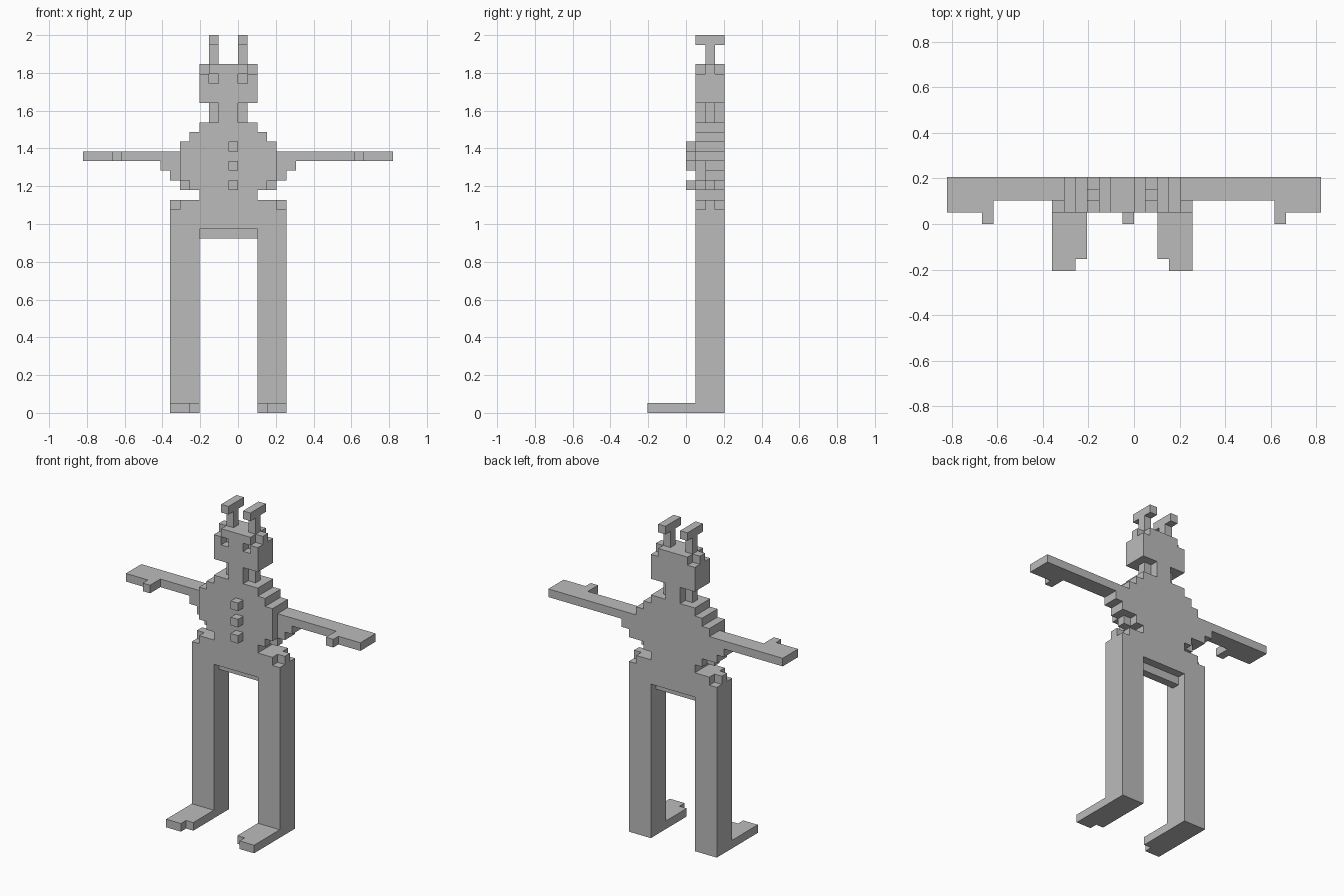
import bpy
import bmesh
from mathutils import Vector

cube = bpy.data.objects.get("Cube")
if cube:
    bpy.data.objects.remove(cube, do_unlink=True)

UNIT = 2 / 39                    # edge of one block
ORIGIN = Vector((-1, -4, 0))     # body axis sits one block to the right
BACK, FRONT, MID = 8, 5, 6       # depth layers of the body

grey = bpy.data.materials.new("plain_grey")
grey.use_nodes = True
grey.diffuse_color = (0.5, 0.5, 0.5, 1)
grey.node_tree.nodes["Principled BSDF"].inputs["Base Color"].default_value = (0.5, 0.5, 0.5, 1)

parts = {}


def box(x0, x1, z0, z1, y0=FRONT, y1=BACK):
    """Block cells from the lower to the upper bounds."""
    return {(x, y, z) for x in range(x0, x1) for y in range(y0, y1) for z in range(z0, z1)}


def wide(half, z0, z1, y0=FRONT, y1=BACK):
    """Slab centred on the body axis."""
    return box(-half, half, z0, z1, y0, y1)


def mirror(cells):
    return {(-1 - x, y, z) for x, y, z in cells}


def pair(name, cells):
    parts["left_" + name] = cells
    parts["right_" + name] = mirror(cells)


# Torso: stacked slabs with rounded lower corners and underarm steps
torso = wide(3, 19, 23) | wide(4, 23, 24) | wide(5, 23, 24, MID, MID + 1)
torso |= wide(5, 24, 28) | wide(4, 28, 29) | wide(3, 29, 30)
torso |= wide(6, 24, 25, MID) | wide(7, 25, 26, MID)
torso |= wide(3, 18, 19, MID, MID + 1)
parts["torso"] = torso

# Buttons
for n, z in enumerate((23, 25, 27)):
    parts[f"button_{n + 1}"] = box(0, 1, z, z + 1, 4, 5)

# Neck and head, with rounded corners and sunken eyes
parts["neck"] = wide(1, 30, 32) | wide(2, 30, 32, MID, MID + 1)
eye = box(1, 2, 34, 35, FRONT, FRONT + 1)
head = wide(3, 32, 35) | wide(2, 35, 36) | wide(3, 35, 36, MID, MID + 1)
parts["head"] = head - eye - mirror(eye)

# Antennae: stem with a crossbar running front to back
pair("antenna", box(1, 2, 36, 38, MID, MID + 1) | box(1, 2, 38, 39))

# Legs with a rounded hip, and feet with a stepped toe
pair("leg", box(3, 6, 0, 21) | box(3, 5, 21, 22) | box(5, 6, 21, 22, MID, MID + 1))
pair("foot", box(3, 6, 0, 1, 1, FRONT) | box(4, 6, 0, 1, 0, 1))


# Arms: thin bar, broad hand and thumb
def arm(reach):
    hand = reach - 4
    return (box(5, reach, 26, 27, MID) | box(hand, reach, 26, 27, FRONT)
            | box(hand, hand + 1, 26, 27, 4, 5))


parts["left_arm"] = arm(17)
parts["right_arm"] = mirror(arm(15))

# Skin every part, leaving out faces hidden between blocks
solid = set().union(*parts.values())


def build(name, cells):
    bm = bmesh.new()
    for cell in cells:
        for axis in range(3):
            for sign in (-1, 1):
                step = Vector((0, 0, 0))
                step[axis] = sign
                base = Vector(cell)
                if tuple(int(v) for v in base + step) in solid:
                    continue
                u, v = Vector((0, 0, 0)), Vector((0, 0, 0))
                u[(axis + 1) % 3] = v[(axis + 2) % 3] = 0.5
                mid = base + Vector((0.5, 0.5, 0.5)) + step / 2
                ring = [mid - u - v, mid + u - v, mid + u + v, mid - u + v]
                bm.faces.new([bm.verts.new((p + ORIGIN) * UNIT) for p in ring[::sign]])
    bmesh.ops.remove_doubles(bm, verts=bm.verts, dist=UNIT / 100)
    bmesh.ops.dissolve_limit(bm, angle_limit=0.01, verts=bm.verts, edges=bm.edges)
    mesh = bpy.data.meshes.new(name)
    bm.to_mesh(mesh)
    bm.free()
    mesh.materials.append(grey)
    bpy.context.scene.collection.objects.link(bpy.data.objects.new(name, mesh))


for part_name, part_cells in parts.items():
    build(part_name, part_cells)
